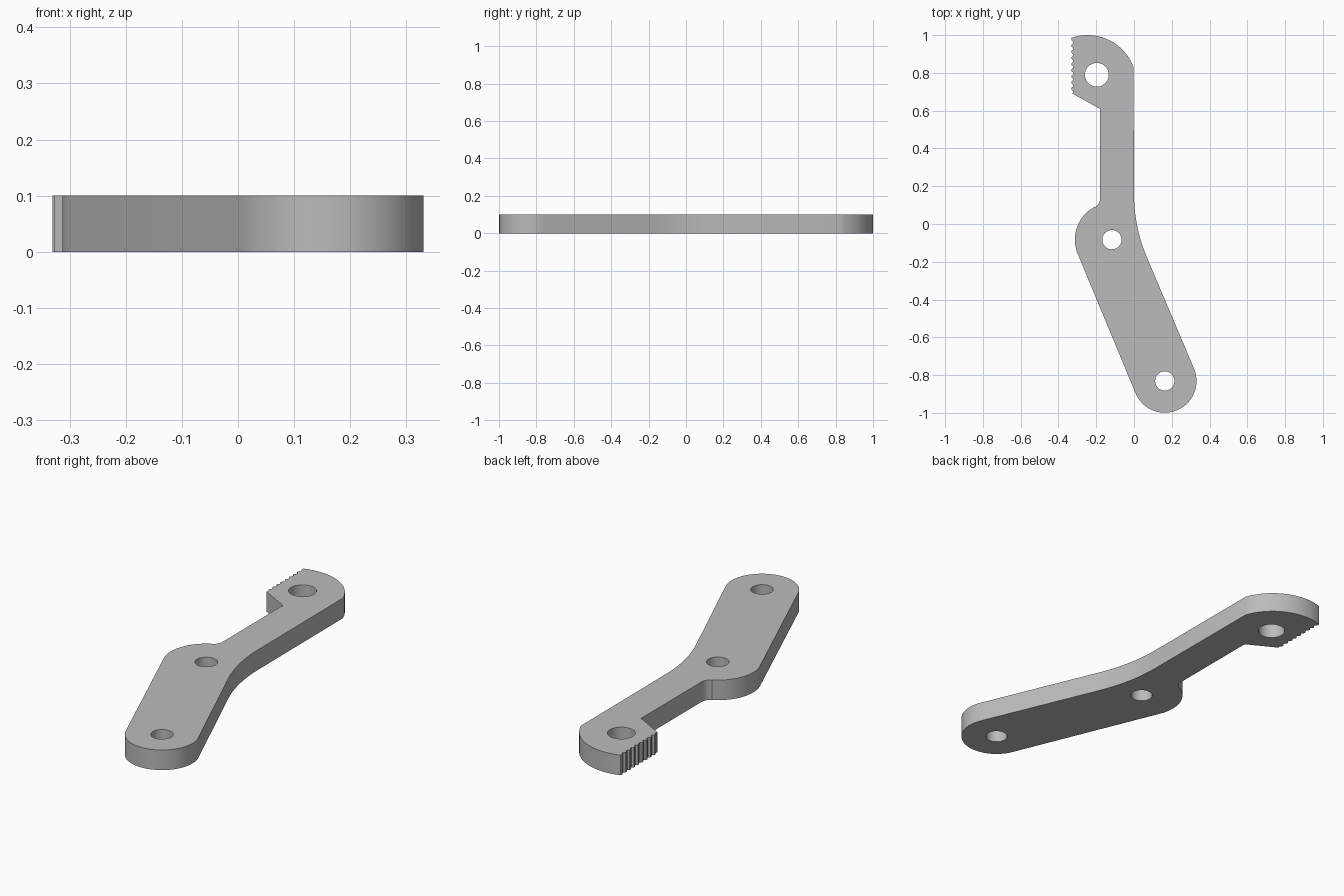
import bpy, bmesh
from math import sin, cos, radians

cube = bpy.data.objects.get("Cube")
if cube:
    bpy.data.objects.remove(cube, do_unlink=True)

THICKNESS = 0.1


def arc(cx, cy, r, start, end, steps=24):
    """Points along an arc, angles in degrees."""
    angles = [radians(start + (end - start) * i / steps) for i in range(steps + 1)]
    return [(cx + r * cos(a), cy + r * sin(a)) for a in angles]


def teeth(x, y_low, y_high, count, depth):
    """Row of small rounded teeth along the head's flat edge, going down."""
    pitch = (y_high - y_low) / count
    points = []
    for i in range(count):
        top = y_high - i * pitch
        points += [(x, top - pitch * 0.2), (x, top - pitch * 0.5),
                   (x + depth, top - pitch * 0.7), (x + depth, top - pitch)]
    return points


# Outline, counter-clockwise from the lower end
outline = arc(0.163, -0.831, 0.168, 201, 383, 48)      # lower rounded end
outline += arc(0.86, 0.16, 0.86, 203, 180, 20)         # inner bend
outline += arc(-0.246, 0.741, 0.259, 20, 109, 32)      # domed head
outline += teeth(-0.331, 0.695, 0.988, 9, 0.008)       # toothed edge
outline += [(-0.328, 0.691), (-0.18, 0.61)]            # head underside
outline += arc(-0.23, 0.134, 0.05, 0, -62, 10)         # neck fillet
outline += arc(-0.117, -0.083, 0.196, 118, 203, 28)    # pivot boss

# Bolt holes: x, y, radius
holes = [(0.163, -0.831, 0.051), (-0.117, -0.083, 0.051), (-0.197, 0.79, 0.063)]
loops = [outline] + [arc(x, y, r, 0, 360, 40)[:-1] for x, y, r in holes]

bm = bmesh.new()
for loop in loops:
    verts = [bm.verts.new((x, y, 0)) for x, y in loop]
    for a, b in zip(verts, verts[1:] + verts[:1]):
        bm.edges.new((a, b))
bmesh.ops.triangle_fill(bm, use_beauty=True, use_dissolve=False, edges=bm.edges[:])

# Thicken the flat plate
top = bmesh.ops.extrude_face_region(bm, geom=bm.faces[:], use_keep_orig=True)
top_verts = [g for g in top["geom"] if isinstance(g, bmesh.types.BMVert)]
bmesh.ops.translate(bm, verts=top_verts, vec=(0, 0, THICKNESS))
bmesh.ops.recalc_face_normals(bm, faces=bm.faces[:])

mesh = bpy.data.meshes.new("lever_arm")
bm.to_mesh(mesh)
bm.free()
lever = bpy.data.objects.new("lever_arm", mesh)
bpy.context.collection.objects.link(lever)

# Plain grey metal
grey = bpy.data.materials.new("grey")
grey.use_nodes = True
colour = (0.5, 0.5, 0.5, 1)
grey.diffuse_color = colour
grey.node_tree.nodes["Principled BSDF"].inputs["Base Color"].default_value = colour
mesh.materials.append(grey)

bpy.ops.object.select_all(action="DESELECT")
lever.select_set(True)
bpy.context.view_layer.objects.active = lever
bpy.ops.object.shade_smooth_by_angle(angle=radians(25))
